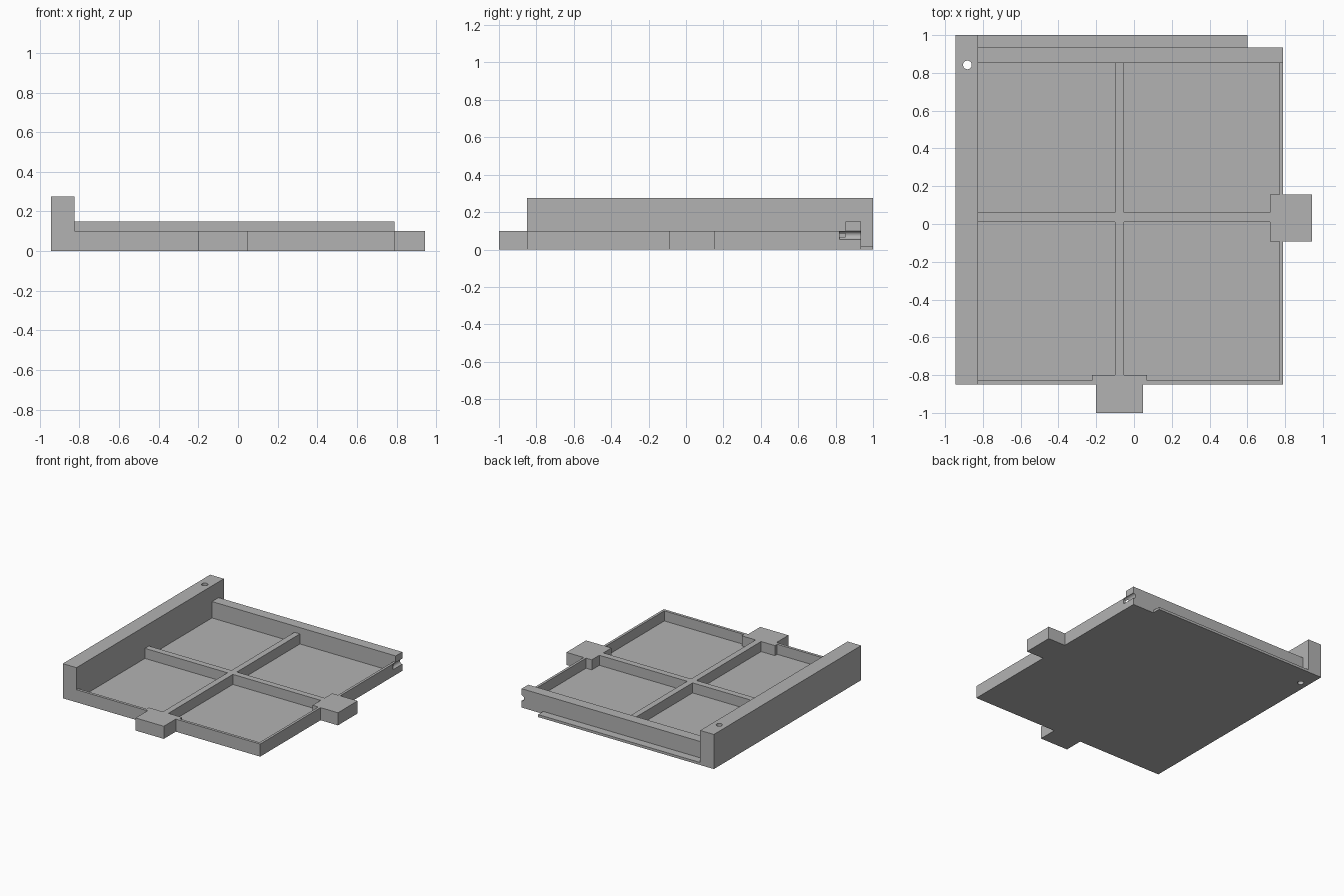
import bpy
import math

if "Cube" in bpy.data.objects:
    bpy.data.objects.remove(bpy.data.objects["Cube"])

grey = bpy.data.materials.new("plain grey")
grey.diffuse_color = (0.45, 0.45, 0.45, 1)
grey.use_nodes = True
grey.node_tree.nodes["Principled BSDF"].inputs["Base Color"].default_value = grey.diffuse_color


def box(name, x0, x1, y0, y1, z0, z1):
    bpy.ops.mesh.primitive_cube_add(size=1, location=((x0 + x1) / 2, (y0 + y1) / 2, (z0 + z1) / 2))
    ob = bpy.context.object
    ob.name = name
    ob.scale = (x1 - x0, y1 - y0, z1 - z0)
    bpy.ops.object.transform_apply(location=True, rotation=True, scale=True)
    return ob


def cylinder(name, r, depth, loc, rot=(0, 0, 0)):
    bpy.ops.mesh.primitive_cylinder_add(vertices=24, radius=r, depth=depth, location=loc, rotation=rot)
    bpy.context.object.name = name
    return bpy.context.object


def combine(target, other, operation):
    mod = target.modifiers.new(operation.lower(), 'BOOLEAN')
    mod.operation, mod.solver, mod.object = operation, 'EXACT', other
    bpy.context.view_layer.objects.active = target
    bpy.ops.object.modifier_apply(modifier=mod.name)
    bpy.data.objects.remove(other, do_unlink=True)


H, FLOOR = 0.10, 0.02
LEFT, RIGHT, FRONT, BACK = -0.945, 0.79, -0.85, 0.935

# floor plate, onto which everything is joined
tray = box("tray", LEFT, RIGHT, FRONT, BACK, 0, FLOOR)

parts = [
    ("tall_left_wall", LEFT, -0.825, FRONT, 1.0, 0, 0.275),
    ("back_wall", -0.84, RIGHT, 0.852, BACK, 0, 0.15),
    ("front_wall", -0.84, RIGHT, FRONT, -0.828, 0, H),
    ("right_wall", 0.77, RIGHT, FRONT, 0.90, 0, H),
    ("long_rib", -0.10, -0.052, -0.84, 0.87, 0, H),
    ("cross_rib", -0.84, 0.78, 0.01, 0.06, 0, H),
    ("back_lip", -0.84, 0.60, 0.92, 1.0, 0, FLOOR),
    # connector tabs with their inner backing blocks
    ("front_tab", -0.20, 0.048, -1.0, -0.81, 0, H),
    ("front_tab_block", -0.222, 0.07, FRONT, -0.80, 0, H),
    ("right_tab", 0.72, 0.943, -0.092, 0.155, 0, H),
]
for p in parts:
    combine(tray, box(*p), 'UNION')

# vertical pin hole through the tall wall
combine(tray, cylinder("pin_hole", 0.023, 1, (-0.882, 0.842, 0.1)), 'DIFFERENCE')
# rounded groove across the right end of the back wall
groove = cylinder("end_groove", 0.022, 0.18, (RIGHT, 0.91, 0.076), (math.pi / 2, 0, 0))
combine(tray, groove, 'DIFFERENCE')

tray.data.materials.clear()
tray.data.materials.append(grey)
for f in tray.data.polygons:
    f.material_index = 0
bpy.ops.object.select_all(action='DESELECT')
tray.select_set(True)
bpy.context.view_layer.objects.active = tray
bpy.ops.object.shade_smooth_by_angle(angle=math.radians(30))
